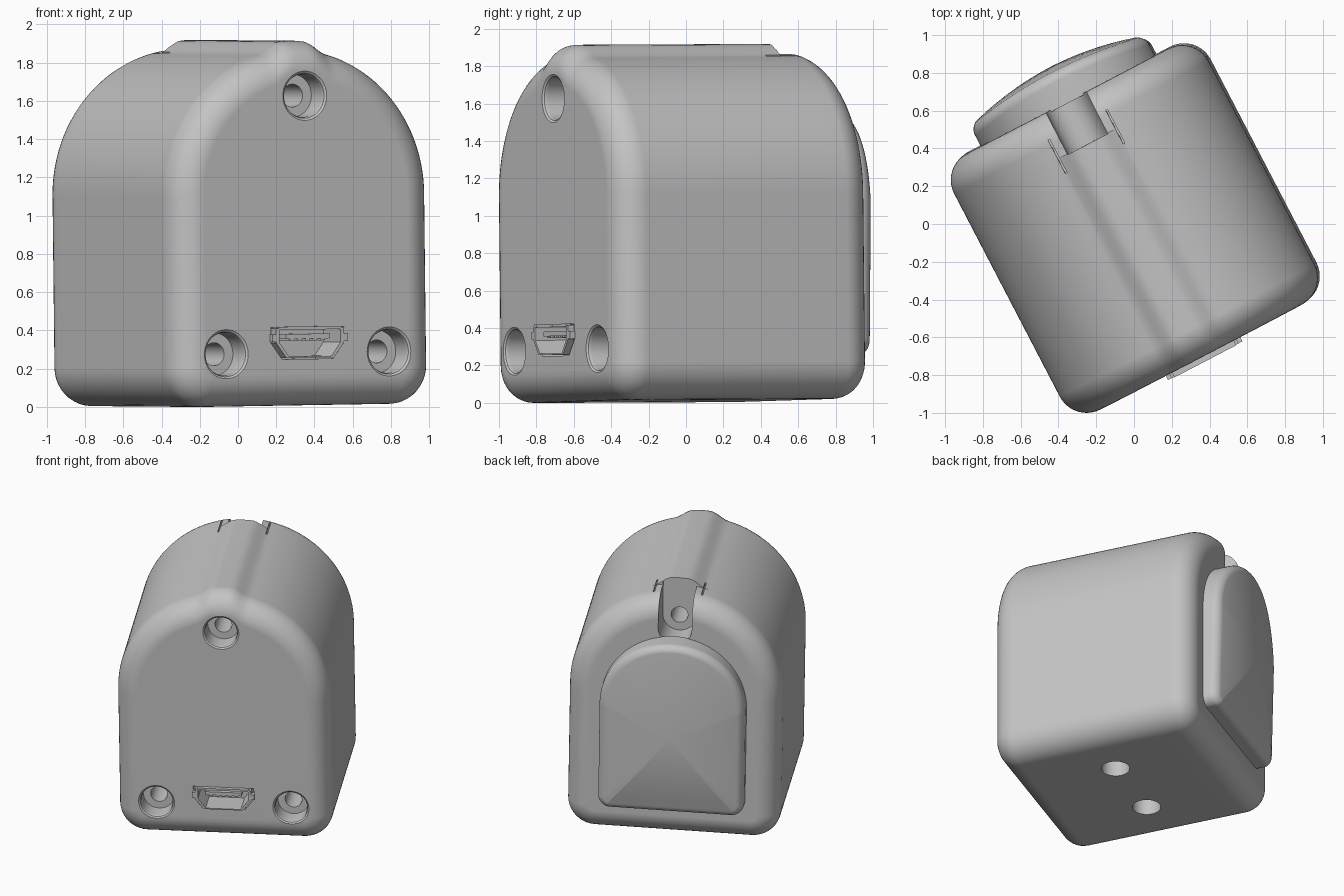
import bpy, bmesh, math
from mathutils import Matrix, Vector

cube = bpy.data.objects.get("Cube")
if cube:
    bpy.data.objects.remove(cube, do_unlink=True)

grey = bpy.data.materials.new("plain grey")
grey.use_nodes = True
grey.diffuse_color = (0.55, 0.55, 0.55, 1)
grey.node_tree.nodes["Principled BSDF"].inputs["Base Color"].default_value = (0.55, 0.55, 0.55, 1)

FRONT, BACK = -0.785, 0.745
parts = []


def loft(name, rings, part=True):
    """Skin a list of equal point rings and cap both ends."""
    bm = bmesh.new()
    loops = [[bm.verts.new(p) for p in ring] for ring in rings]
    n = len(loops[0])
    for a, b in zip(loops, loops[1:]):
        for i in range(n):
            j = (i + 1) % n
            bm.faces.new((a[i], a[j], b[j], b[i]))
    bm.faces.new(loops[0])
    bm.faces.new(loops[-1])
    bmesh.ops.remove_doubles(bm, verts=bm.verts, dist=1e-5)
    bmesh.ops.recalc_face_normals(bm, faces=bm.faces)
    mesh = bpy.data.meshes.new(name)
    bm.to_mesh(mesh)
    bm.free()
    mesh.materials.append(grey)
    ob = bpy.data.objects.new(name, mesh)
    bpy.context.collection.objects.link(ob)
    if part:
        parts.append(ob)
    return ob


def at_y(outline, y):
    return [(x, y, z) for x, z in outline]


def box(name, x, y, z, part=True):
    outline = [(x[0], z[0]), (x[1], z[0]), (x[1], z[1]), (x[0], z[1])]
    return loft(name, [at_y(outline, y[0]), at_y(outline, y[1])], part)


def arc(cx, cz, r, start, end, steps):
    angles = [math.radians(start + (end - start) * i / steps) for i in range(steps + 1)]
    return [(cx + r * math.cos(a), cz + r * math.sin(a)) for a in angles]


def arch(radius, centre, bottom, corner, inset):
    """Round-topped outline with rounded lower corners."""
    side, low, r = radius - corner, bottom + corner, corner - inset
    return (arc(0, centre, radius - inset, 0, 180, 96)
            + arc(-side, low, r, 180, 270, 10) + arc(side, low, r, 270, 360, 10))


def select_only(ob):
    bpy.ops.object.select_all(action='DESELECT')
    ob.select_set(True)
    bpy.context.view_layer.objects.active = ob


def cut(target, cutter):
    cutter.hide_render = True
    mod = target.modifiers.new("cut", 'BOOLEAN')
    mod.operation, mod.solver, mod.object = 'DIFFERENCE', 'EXACT', cutter
    select_only(target)
    bpy.ops.object.modifier_apply(modifier=mod.name)
    bpy.data.objects.remove(cutter, do_unlink=True)


# Housing: arched block with rounded ends and a raised ridge along the top
def body_ring(inset, y, ridge):
    ring = []
    for x, z in arch(0.76, 1.1, 0, 0.2, inset):
        t = min(1, max(0, (0.19 - abs(x)) / 0.13))
        if ridge and z > 1.1:
            z += 0.047 * t * t * (3 - 2 * t)
        ring.append((x, y, z))
    return ring


ROUND, STEPS = 0.16, 10
turns = [math.radians(90 * i / STEPS) for i in range(STEPS + 1)]
fillet = [(ROUND * (1 - math.sin(a)), ROUND * (1 - math.cos(a))) for a in turns]
rings = [body_ring(d, FRONT + y, True) for d, y in fillet]
rings += [body_ring(0, 0.5, True), body_ring(0, 0.5, False)]
rings += [body_ring(d, BACK - y, False) for d, y in reversed(fillet)]
housing = loft("housing", rings)

# Counterbored screw holes in the front
HOLE_Z = 1.62
for x, z, end in ((0, HOLE_Z, 0.55), (-0.48, 0.275, 0.2), (0.48, 0.275, 0.2)):
    steps = [(0.132, -1), (0.132, FRONT - 0.002), (0.118, FRONT + 0.008), (0.112, FRONT + 0.025),
             (0.112, FRONT + 0.14), (0.06, FRONT + 0.14), (0.06, end)]
    cut(housing, loft("hole_cutter", [at_y(arc(x, z, r, 0, 360 * 39 / 40, 39), y) for r, y in steps], False))

# Open screw notch at the top of the back, with a slit on either side
notch = arc(0, HOLE_Z, 0.12, 180, 360, 20) + [(0.12, 2.1), (-0.12, 2.1)]
cut(housing, loft("notch_cutter", [at_y(notch, 0.495), at_y(notch, 0.9)], False))
for side in (-1, 1):
    x = 0.172 * side
    cut(housing, box("slit_cutter", (x - 0.005, x + 0.005), (0.41, 0.61), (1.75, 2.1), False))

# Round holes in the underside
for x in (-0.287, 0.287):
    circle = arc(x, -0.02, 0.1, 0, 360 * 39 / 40, 39)
    cut(housing, loft("base_hole_cutter", [[(a, b, z) for a, b in circle] for z in (-0.2, 0.3)], False))


# Connector port in a pocket
def port(scale, y):
    half = [(0.2, 0.075), (0.2, 0.0), (0.14, -0.08)]
    outline = half + [(-x, z) for x, z in reversed(half)]
    return [(x * scale, y, 0.33 + z * scale) for x, z in outline]


cut(housing, loft("port_cutter", [port(1.08, -1), port(1.08, -0.58)], False))
loft("port_shell", [port(1, -0.57), port(1, -0.815), port(0.9, -0.815), port(0.9, -0.62)])
box("port_tongue", (-0.13, 0.13), (-0.79, -0.6), (0.35, 0.375))
for i in range(5):
    x = 0.045 * (i - 2)
    box("port_contact", (x - 0.012, x + 0.012), (-0.785, -0.61), (0.34, 0.352))
box("port_top_lip", (-0.185, 0.185), (-0.818, -0.79), (0.405, 0.414))
for side, word in ((-1, "right"), (1, "left")):
    xs = sorted((0.198 * side, 0.222 * side))
    box("port_tab_" + word, xs, (-0.815, -0.77), (0.335, 0.375))


# Domed panel on the back
def dome(x, z):
    return 0.945 - 0.3 * x * x - 0.06 * (z - 0.85) ** 2


def panel(inset):
    return arch(0.52, 1.04, 0.24, 0.08, inset)


EDGE = 0.05
rings = [at_y(panel(0), 0.735)]
for i in range(7):
    a = math.radians(15 * i)
    drop = EDGE * (1 - math.sin(a))
    rings.append([(x, dome(x, z) - drop, z) for x, z in panel(EDGE * (1 - math.cos(a)))])
for s in (0.88, 0.75, 0.6, 0.45, 0.3, 0.15, 0.04):
    points = [(x * s, 0.85 + (z - 0.85) * s) for x, z in panel(EDGE)]
    rings.append([(x, dome(x, z), z) for x, z in points])
loft("back_panel", rings)

# Turn the whole model, with a slight lean, and shade it
pose = (Matrix.Translation(Vector((0.005, 0.003, 0.01))) @ Matrix.Rotation(math.radians(27.5), 4, 'Z')
        @ Matrix.Rotation(-0.015, 4, 'Y') @ Matrix.Rotation(0.004, 4, 'X'))
for ob in parts:
    ob.data.transform(pose)
    select_only(ob)
    bpy.ops.object.shade_smooth_by_angle(angle=math.radians(30))
    weighted = ob.modifiers.new("weighted normals", 'WEIGHTED_NORMAL')
    weighted.keep_sharp = True
